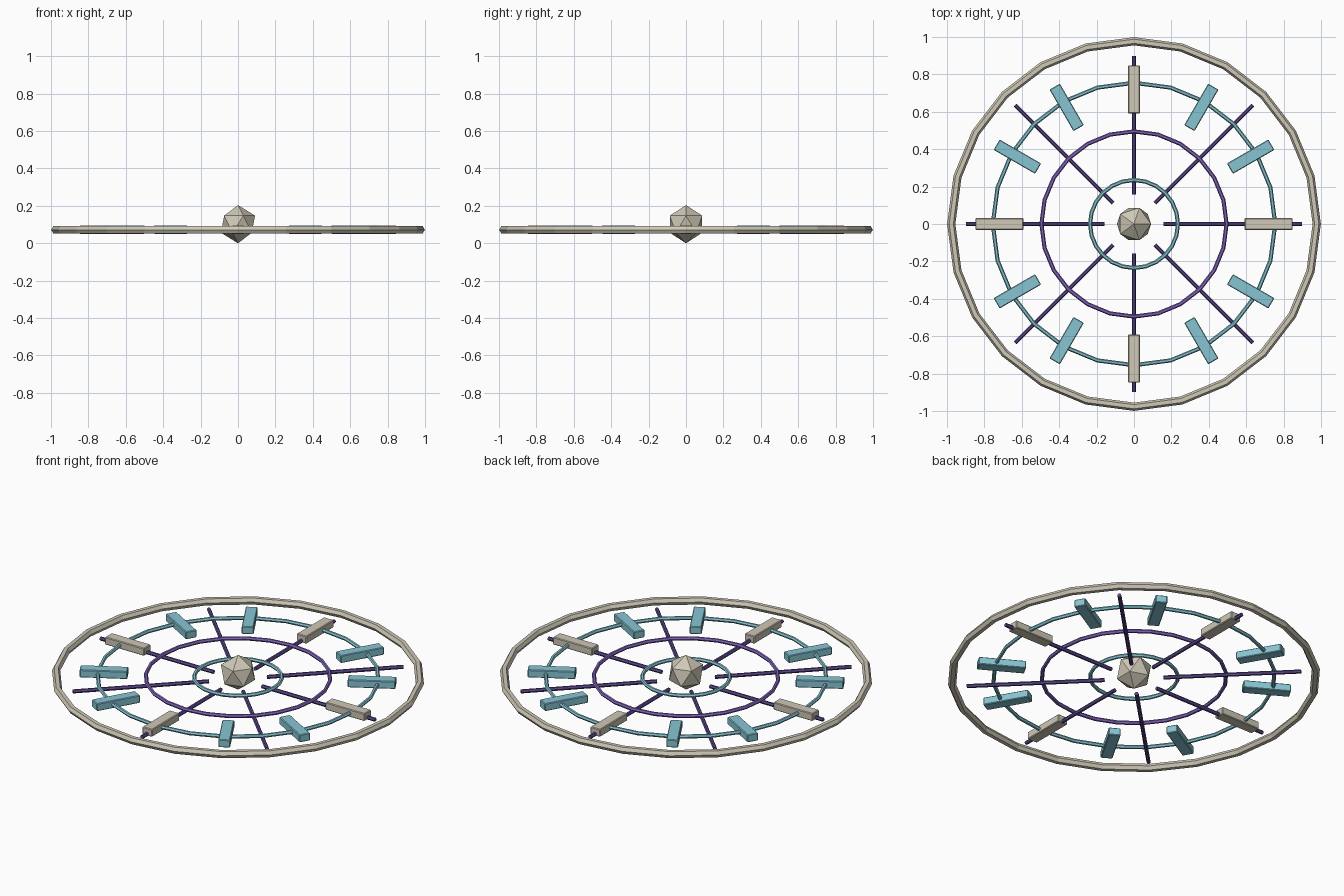
import bpy, bmesh, math
from mathutils import Matrix

if "Cube" in bpy.data.objects:
    bpy.data.objects.remove(bpy.data.objects["Cube"])


def material(name, rgb):
    m = bpy.data.materials.new(name)
    m.diffuse_color = (*rgb, 1)
    m.use_nodes = True
    m.node_tree.nodes["Principled BSDF"].inputs["Base Color"].default_value = m.diffuse_color
    return m


BEIGE = material("warm beige", (0.62, 0.58, 0.47))
TEAL = material("pale teal", (0.24, 0.56, 0.65))
PURPLE = material("soft purple", (0.23, 0.13, 0.52))
DARK = material("deep purple", (0.11, 0.065, 0.27))


def finish(name, bm, mat):
    bmesh.ops.recalc_face_normals(bm, faces=bm.faces[:])
    me = bpy.data.meshes.new(name)
    bm.to_mesh(me)
    bm.free()
    me.materials.append(mat)
    ob = bpy.data.objects.new(name, me)
    bpy.context.collection.objects.link(ob)
    return ob


def ring(name, major, minor, z, mat, segments=24, sides=6):
    bm = bmesh.new()
    loops = []
    for i in range(segments):
        a = math.tau * i / segments
        loop = []
        for j in range(sides):
            b = math.tau * j / sides
            r = major + minor * math.cos(b)
            loop.append(bm.verts.new((r * math.cos(a), r * math.sin(a),
                                      z + minor * math.sin(b))))
        loops.append(loop)
    for i in range(segments):
        p, q = loops[i], loops[(i + 1) % segments]
        for j in range(sides):
            k = (j + 1) % sides
            bm.faces.new((p[j], q[j], q[k], p[k]))
    return finish(name, bm, mat)


# Concentric rings
ring("outer_rim", 0.977, 0.022, 0.072, BEIGE)
ring("marker_ring", 0.755, 0.011, 0.072, TEAL)
ring("middle_ring", 0.495, 0.011, 0.072, PURPLE)
ring("inner_ring", 0.235, 0.011, 0.072, TEAL)

# Faceted hub
bm = bmesh.new()
bmesh.ops.create_icosphere(bm, subdivisions=1, radius=0.102,
                           matrix=Matrix.Translation((0, 0, 0.102)))
finish("hub", bm, BEIGE)

# Eight radial spokes
for i in range(8):
    bm = bmesh.new()
    place = (Matrix.Rotation(math.tau * i / 8, 4, 'Z')
             @ Matrix.Translation((0.528, 0, 0.061))
             @ Matrix.Rotation(math.pi / 2, 4, 'Y'))
    bmesh.ops.create_cone(bm, cap_ends=True, segments=6, radius1=0.011,
                          radius2=0.011, depth=0.74, matrix=place)
    finish(f"spoke_{i + 1}", bm, DARK)

# Twelve markers, beige on the quarter positions
for i in range(12):
    bm = bmesh.new()
    place = (Matrix.Rotation(math.tau * i / 12, 4, 'Z')
             @ Matrix.Translation((0.72, 0, 0.073))
             @ Matrix.Diagonal((0.256, 0.064, 0.045, 1)))
    bmesh.ops.create_cube(bm, size=1, matrix=place)
    bmesh.ops.bevel(bm, geom=bm.edges[:], offset=0.004, segments=1,
                    affect='EDGES')
    finish(f"marker_{i + 1}", bm, BEIGE if i % 3 == 0 else TEAL)
